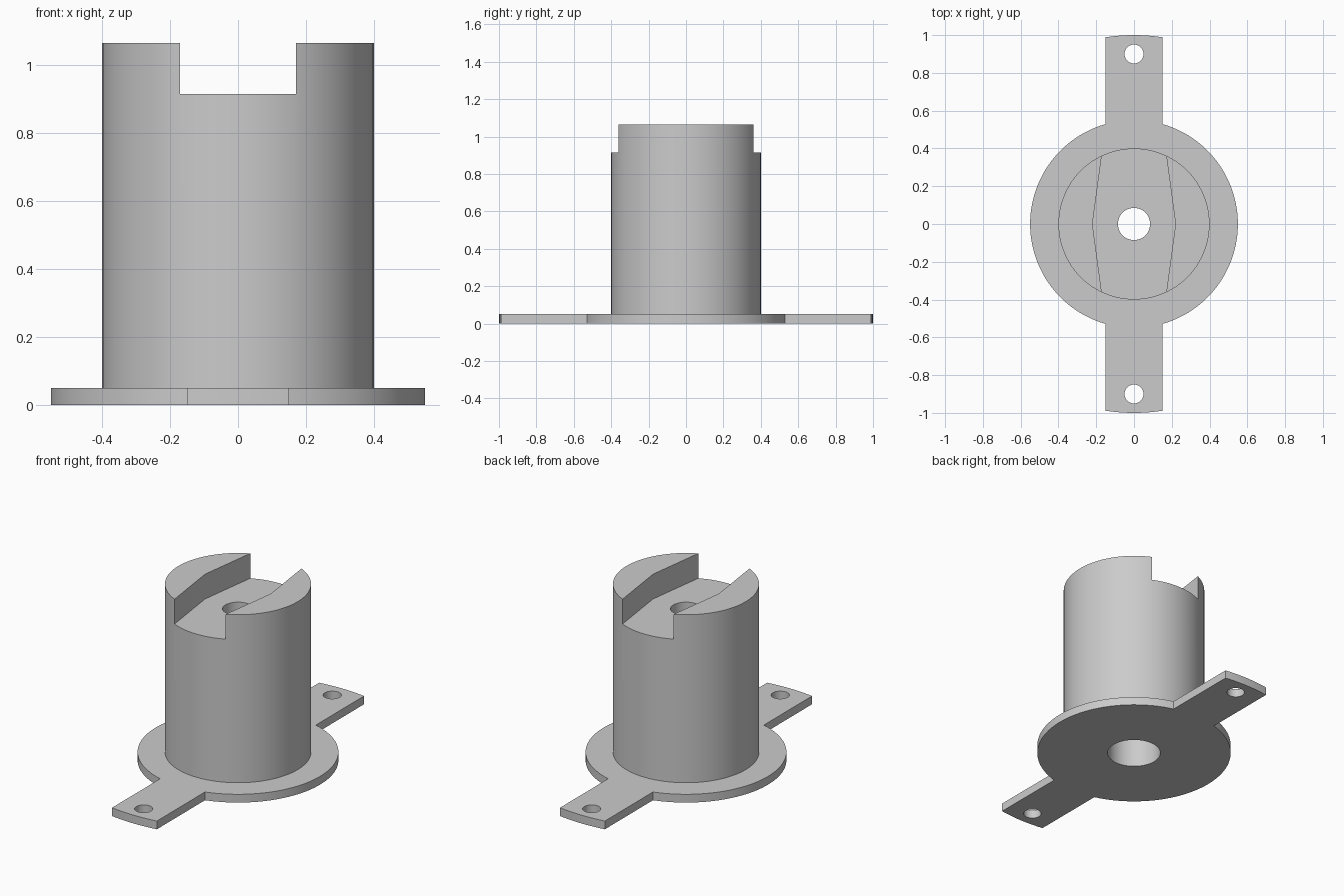
import bpy, bmesh
from math import asin, cos, sin, pi, radians

if "Cube" in bpy.data.objects:
    bpy.data.objects.remove(bpy.data.objects["Cube"], do_unlink=True)

grey = bpy.data.materials.new("light_grey")
grey.use_nodes = True
grey.diffuse_color = (0.6, 0.6, 0.6, 1)
grey.node_tree.nodes["Principled BSDF"].inputs["Base Color"].default_value = (0.6, 0.6, 0.6, 1)


def prism(name, outline, z0, z1):
    """Extrude a closed counter-clockwise xy outline from z0 up to z1."""
    bm = bmesh.new()
    base = bm.faces.new([bm.verts.new((x, y, z0)) for x, y in outline])
    up = bmesh.ops.extrude_face_region(bm, geom=[base], use_keep_orig=True)
    moved = [v for v in up["geom"] if isinstance(v, bmesh.types.BMVert)]
    bmesh.ops.translate(bm, verts=moved, vec=(0, 0, z1 - z0))
    bmesh.ops.recalc_face_normals(bm, faces=bm.faces)
    mesh = bpy.data.meshes.new(name)
    bm.to_mesh(mesh)
    bm.free()
    mesh.materials.append(grey)
    obj = bpy.data.objects.new(name, mesh)
    bpy.context.collection.objects.link(obj)
    return obj


def arc(radius, start, end, steps, y=0):
    angles = [start + (end - start) * i / steps for i in range(steps + 1)]
    return [(radius * cos(a), y + radius * sin(a)) for a in angles]


def cylinder(name, radius, z0, z1, y=0, sides=96):
    return prism(name, arc(radius, 0, 2 * pi, sides, y)[:-1], z0, z1)


def combine(target, other, operation):
    """Apply a boolean and discard the helper."""
    mod = target.modifiers.new(operation, "BOOLEAN")
    mod.operation, mod.solver, mod.object = operation, "EXACT", other
    bpy.context.view_layer.objects.active = target
    bpy.ops.object.modifier_apply(modifier=mod.name)
    bpy.data.objects.remove(other, do_unlink=True)


# Dimensions
flange_r, body_r, tab_half, tab_reach = 0.55, 0.4, 0.15, 1.0
thick, floor, top = 0.05, 0.915, 1.065

# Flange outline: round side, then rounded tab end, repeated by half turn
inner, outer = asin(tab_half / flange_r), asin(tab_half / tab_reach)
half = (arc(flange_r, inner - pi / 2, pi / 2 - inner, 48)
        + arc(tab_reach, pi / 2 - outer, pi / 2 + outer, 10))
holder = prism("flanged_holder", half + [(-x, -y) for x, y in half], 0, thick)

# Upright body
combine(holder, cylinder("body", body_r, thick / 2, top), "UNION")

# Slot across the top, wider at its middle
slot = [(0.163, -0.42), (0.22, 0), (0.163, 0.42)]
slot += [(-x, y) for x, y in reversed(slot)]
combine(holder, prism("slot_cutter", slot, floor, top + 0.1), "DIFFERENCE")

# Stepped bore and tab holes
combine(holder, cylinder("bore_cutter", 0.15, -0.1, 0.765, sides=64), "DIFFERENCE")
combine(holder, cylinder("shaft_hole_cutter", 0.085, 0.7, top + 0.1, sides=48), "DIFFERENCE")
for y in (-0.9, 0.9):
    combine(holder, cylinder("tab_hole_cutter", 0.05, -0.1, 0.2, y, 32), "DIFFERENCE")

# Smooth curved walls, keep crisp rims
bpy.ops.object.select_all(action="DESELECT")
holder.select_set(True)
bpy.context.view_layer.objects.active = holder
bpy.ops.object.shade_smooth_by_angle(angle=radians(20))
